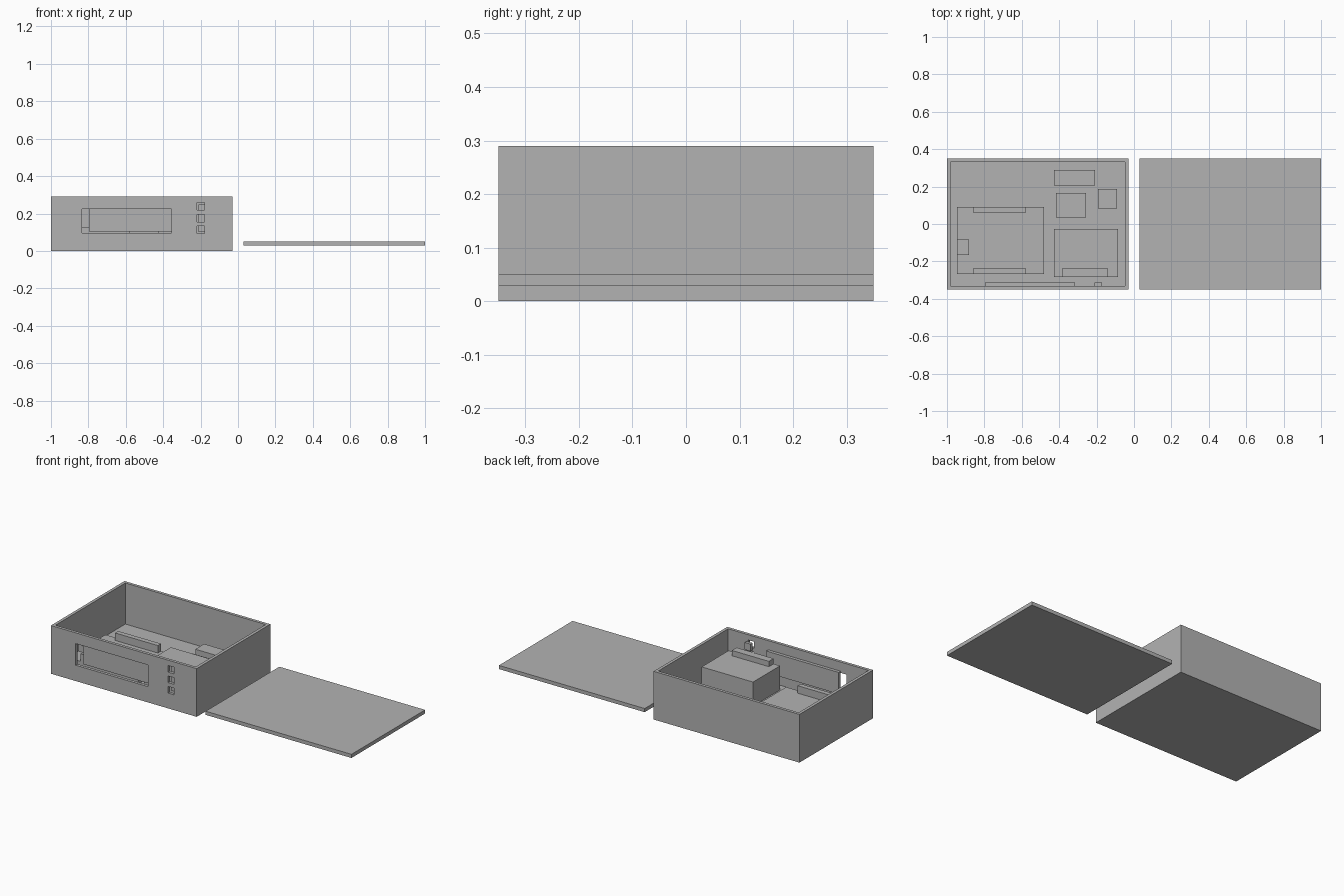
import bpy
import bmesh
from mathutils import Vector

if "Cube" in bpy.data.objects:
    bpy.data.objects.remove(bpy.data.objects["Cube"], do_unlink=True)

grey = bpy.data.materials.new("plain_grey")
grey.use_nodes = True
colour = (0.45, 0.45, 0.45, 1)
grey.diffuse_color = colour
grey.node_tree.nodes["Principled BSDF"].inputs["Base Color"].default_value = colour


def box(name, xs, ys, zs):
    """Axis-aligned box given by its ranges along x, y and z."""
    low, high = (Vector(corner) for corner in zip(xs, ys, zs))
    bm = bmesh.new()
    bmesh.ops.create_cube(bm, size=1)
    for v in bm.verts:
        v.co = (low + high) / 2 + v.co * (high - low)
    mesh = bpy.data.meshes.new(name)
    bm.to_mesh(mesh)
    bm.free()
    mesh.materials.append(grey)
    obj = bpy.data.objects.new(name, mesh)
    bpy.context.collection.objects.link(obj)
    return obj


def cut(target, cutter):
    """Subtract the cutter from the target and discard it."""
    mod = target.modifiers.new("cut", "BOOLEAN")
    mod.operation = "DIFFERENCE"
    mod.solver = "EXACT"
    mod.object = cutter
    bpy.context.view_layer.objects.active = target
    bpy.ops.object.modifier_apply(modifier=mod.name)
    bpy.data.objects.remove(cutter, do_unlink=True)


FLOOR = 0.043
DEPTH = 0.35
WALL = 0.018
INNER = DEPTH - WALL

# Open case with a display window and three button holes
case = box("case", (-1, -0.03), (-DEPTH, DEPTH), (0, 0.29))
cut(case, box("cavity", (-1 + WALL, -0.03 - WALL), (-INNER, INNER), (FLOOR, 0.4)))
front = (-0.4, -0.325)
cut(case, box("window_cutter", (-0.835, -0.355), front, (0.095, 0.225)))
for z in (0.092, 0.155, 0.218):
    cut(case, box("button_cutter", (-0.22, -0.18), front, (z, z + 0.04)))

# Lid lying beside the case
box("lid", (0.03, 1), (-DEPTH, DEPTH), (0.028, 0.05))

# Display and buttons behind the front wall
behind = (-INNER, -0.313)
box("display", (-0.797, -0.315), behind, (0.105, 0.235))
for i, z in enumerate((0.102, 0.154, 0.205)):
    box(f"button_{i + 1}", (-0.211, -0.171), behind, (z, z + 0.043))

# Control board with two header strips and a socket
box("control_board", (-0.947, -0.48), (-0.267, 0.092), (FLOOR, 0.08))
for side, ys in (("front", (-0.267, -0.238)), ("back", (0.062, 0.092))):
    box(f"{side}_header", (-0.861, -0.577), ys, (0.08, 0.125))
box("socket", (-0.947, -0.882), (-0.166, -0.083), (0.08, 0.12))

# Power unit with its terminal strip
box("power_unit", (-0.428, -0.086), (-0.283, -0.026), (FLOOR, 0.188))
box("terminal_strip", (-0.385, -0.139), (-0.283, -0.238), (0.188, 0.22))

# Small modules at the back
box("square_module", (-0.417, -0.257), (0.035, 0.166), (FLOOR, 0.08))
box("side_module", (-0.192, -0.09), (0.083, 0.187), (FLOOR, 0.08))
box("back_module", (-0.428, -0.208), (0.206, 0.289), (FLOOR, 0.088))
